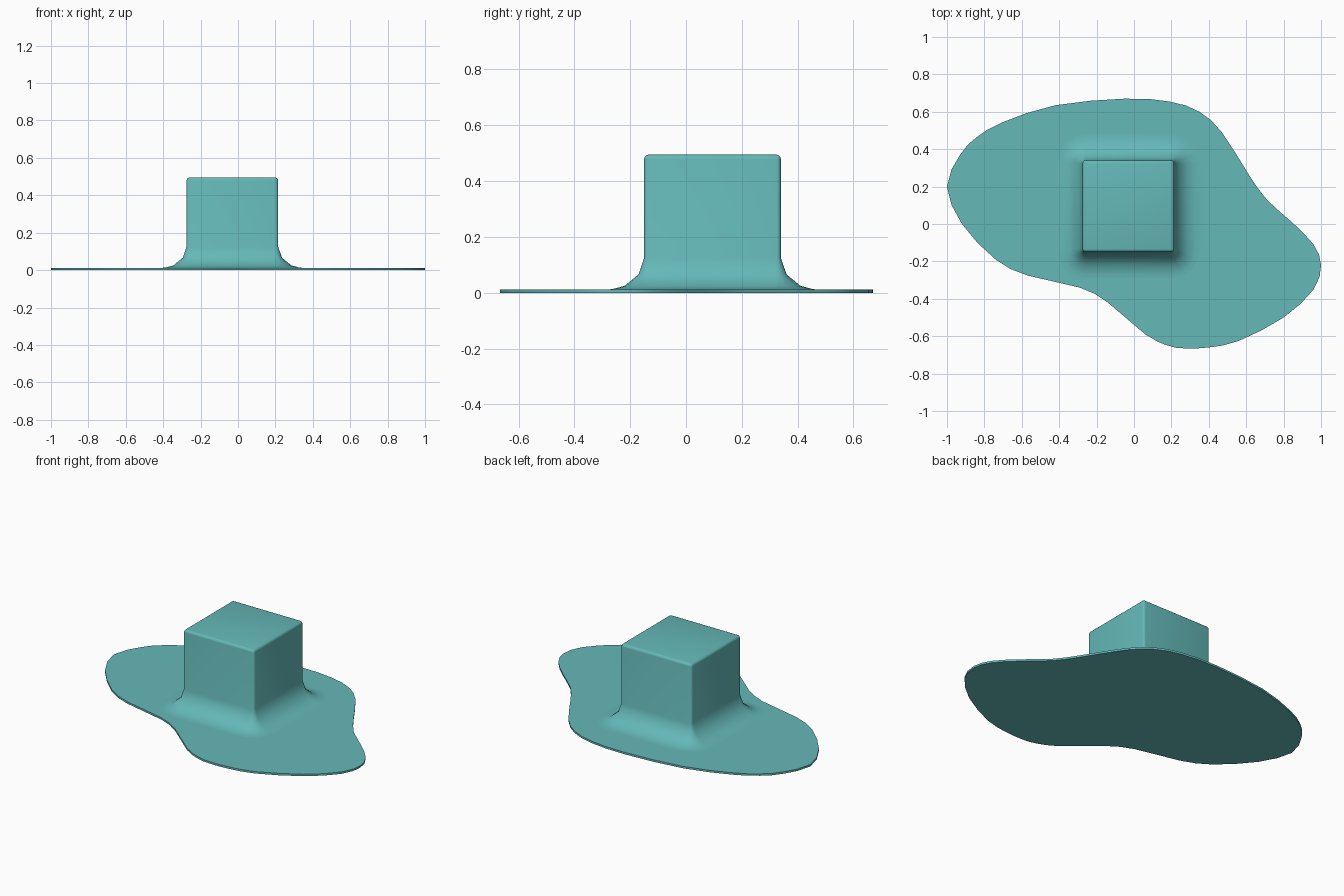
import bpy, bmesh, math

cube = bpy.data.objects.get("Cube")
if cube:
    bpy.data.objects.remove(cube, do_unlink=True)

TEAL = (0.13, 0.48, 0.48, 1)
teal = bpy.data.materials.new("teal")
teal.use_nodes = True
teal.diffuse_color = TEAL
teal.node_tree.nodes["Principled BSDF"].inputs["Base Color"].default_value = TEAL


def finish(bm, name, angle):
    bmesh.ops.recalc_face_normals(bm, faces=bm.faces)
    mesh = bpy.data.meshes.new(name)
    bm.to_mesh(mesh)
    bm.free()
    mesh.materials.append(teal)
    obj = bpy.data.objects.new(name, mesh)
    bpy.context.collection.objects.link(obj)
    bpy.ops.object.select_all(action="DESELECT")
    obj.select_set(True)
    bpy.context.view_layer.objects.active = obj
    bpy.ops.object.shade_smooth_by_angle(angle=math.radians(angle))


def smooth_loop(pts, steps):
    """Closed Catmull-Rom curve through the points."""
    out, n = [], len(pts)
    for i in range(n):
        a, b, c, d = (pts[(i + k) % n] for k in (-1, 0, 1, 2))
        for s in range(steps):
            t = s / steps
            out.append([(2 * q + (r - p) * t + (2 * p - 5 * q + 4 * r - w) * t**2
                         + (3 * q - p - 3 * r + w) * t**3) / 2
                        for p, q, r, w in zip(a, b, c, d)])
    return out


# Thin base plate with a wavy outline
THICK = 0.012
outline = [(-1, .2), (-.93, .37), (-.84, .465), (-.7, .545), (-.42, .635), (-.05, .67),
           (.19, .655), (.35, .6), (.47, .49), (.61, .27), (.71, .13), (.85, .005),
           (.96, -.11), (1, -.22), (.96, -.35), (.8, -.5), (.56, -.625), (.4, -.66),
           (.27, -.665), (.18, -.65), (.06, -.59), (-.14, -.42), (-.29, -.34),
           (-.57, -.275), (-.74, -.19), (-.92, 0)]
bm = bmesh.new()
base = bm.faces.new([bm.verts.new((x, y, 0)) for x, y in smooth_loop(outline, 2)])
top = bmesh.ops.extrude_face_region(bm, geom=[base])
bmesh.ops.translate(bm, vec=(0, 0, THICK),
                    verts=[v for v in top["geom"] if isinstance(v, bmesh.types.BMVert)])
finish(bm, "base_plate", 30)

# Square block with softened top edge and a flared foot blending into the plate
CX, CY, HALF, EDGE = -0.03, 0.095, 0.245, 0.016
profile = [(.14, THICK), (.115, .013), (.07, .025), (.02, .066), (0, .125), (0, .479)]
profile += [(EDGE * (math.cos(a) - 1), .479 + EDGE * math.sin(a))
            for a in (math.pi / 6, math.pi / 3, math.pi / 2)]


def ring(bm, offset, z):
    core, radius, verts = HALF - EDGE, EDGE + offset, []
    for q, (sx, sy) in enumerate(((1, 1), (-1, 1), (-1, -1), (1, -1))):
        for k in range(5):
            a = (q + k / 4) * math.pi / 2
            verts.append(bm.verts.new((CX + sx * core + radius * math.cos(a),
                                       CY + sy * core + radius * math.sin(a), z)))
    return verts


bm = bmesh.new()
rings = [ring(bm, o, z) for o, z in profile]
for lower, upper in zip(rings, rings[1:]):
    n = len(lower)
    for i in range(n):
        j = (i + 1) % n
        bm.faces.new((lower[i], lower[j], upper[j], upper[i]))
bm.faces.new(rings[-1])
bmesh.ops.remove_doubles(bm, verts=bm.verts, dist=0.0005)
finish(bm, "block", 60)
